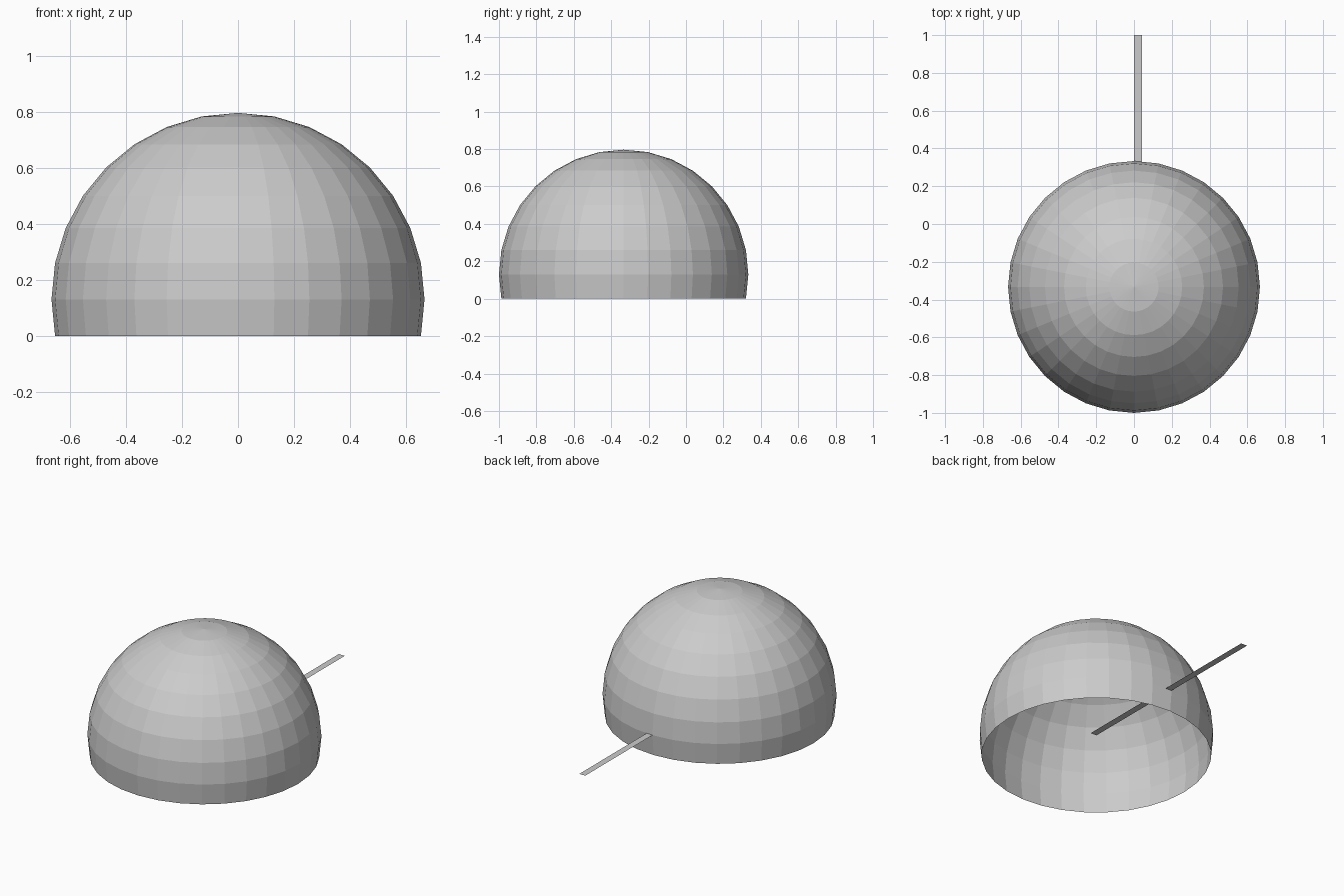
import bpy, bmesh, math

if "Cube" in bpy.data.objects:
    bpy.data.objects.remove(bpy.data.objects["Cube"])

R = 2 / 3                                        # dome radius
RINGS = 16
CY = -1 / 3                                      # dome centre in y
CZ = R * math.sin(math.pi / RINGS)               # open rim sits on z = 0


def add_object(name, bm):
    mesh = bpy.data.meshes.new(name)
    bm.to_mesh(mesh)
    bm.free()
    obj = bpy.data.objects.new(name, mesh)
    obj.location = (0, CY, CZ)
    bpy.context.collection.objects.link(obj)
    return obj


# open faceted dome: sphere trimmed one ring below its equator
bm = bmesh.new()
bmesh.ops.create_uvsphere(bm, u_segments=32, v_segments=RINGS, radius=R)
low = [v for v in bm.verts if v.co.z < -CZ - 0.01]
bmesh.ops.delete(bm, geom=low, context='VERTS')
add_object("dome", bm)

# thin flat strip from the dome centre out through the back wall
bm = bmesh.new()
w, length = 2 * R / 32, 2 * R
bm.faces.new([bm.verts.new(p) for p in
              ((0, 0, 0), (w, 0, 0), (w, length, 0), (0, length, 0))])
add_object("pointer_strip", bm)
